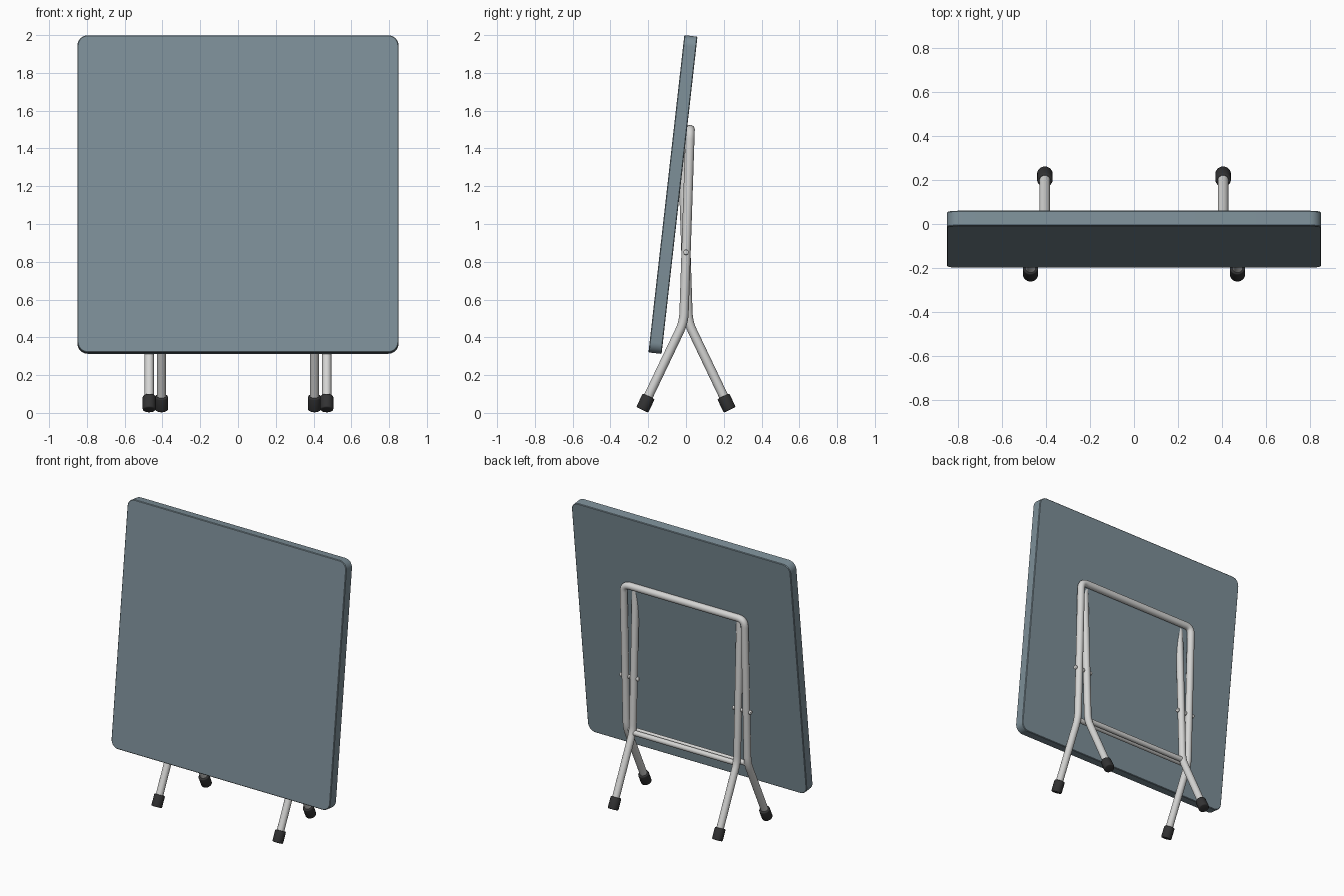
import bpy, bmesh, math
from mathutils import Vector, Matrix

if "Cube" in bpy.data.objects:
    bpy.data.objects.remove(bpy.data.objects["Cube"])


def mat(name, c):
    m = bpy.data.materials.new(name)
    m.diffuse_color = (*c, 1)
    m.use_nodes = True
    m.node_tree.nodes["Principled BSDF"].inputs["Base Color"].default_value = m.diffuse_color
    return m


BLUE = mat("slate blue", (0.205, 0.275, 0.315))
STEEL = mat("light steel", (0.66, 0.66, 0.65))
RUBBER = mat("black rubber", (0.032, 0.032, 0.033))


def finish(ob, m, angle=35):
    ob.data.materials.clear()
    ob.data.materials.append(m)
    bpy.ops.object.select_all(action='DESELECT')
    ob.select_set(True)
    bpy.context.view_layer.objects.active = ob
    bpy.ops.object.shade_smooth_by_angle(angle=math.radians(angle))


def rounded(points, r, n=6):
    """Polyline with each inner corner replaced by a smooth arc."""
    pts = [Vector(p) for p in points]
    out = [pts[0]]
    for a, b, c in zip(pts, pts[1:], pts[2:]):
        p, q = b + (a - b).normalized() * r, b + (c - b).normalized() * r
        for i in range(n + 1):
            t = i / n
            out.append(p * (1 - t) ** 2 + b * 2 * t * (1 - t) + q * t * t)
    return out + [pts[-1]]


def tube(name, pts, r, m):
    cu = bpy.data.curves.new(name, 'CURVE')
    cu.dimensions = '3D'
    cu.bevel_depth = r
    cu.bevel_resolution = 6
    cu.use_fill_caps = True
    s = cu.splines.new('POLY')
    s.points.add(len(pts) - 1)
    for sp, p in zip(s.points, pts):
        sp.co = (*p, 1)
    ob = bpy.data.objects.new(name, cu)
    bpy.context.collection.objects.link(ob)
    bpy.ops.object.select_all(action='DESELECT')
    ob.select_set(True)
    bpy.context.view_layer.objects.active = ob
    bpy.ops.object.convert(target='MESH')
    finish(bpy.context.view_layer.objects.active, m)


def lathe_cap(name, a, b, r, bev, m):
    """Cylinder from a to b with softened rims."""
    a, b = Vector(a), Vector(b)
    bm = bmesh.new()
    bmesh.ops.create_cone(bm, cap_ends=True, segments=24, radius1=r, radius2=r,
                          depth=(b - a).length)
    rims = [e for e in bm.edges if abs(e.verts[0].co.z - e.verts[1].co.z) < 1e-6]
    bmesh.ops.bevel(bm, geom=rims, offset=bev, segments=3, profile=0.5, affect='EDGES')
    rot = (b - a).to_track_quat('Z', 'Y').to_matrix().to_4x4()
    bm.transform(Matrix.Translation((a + b) / 2) @ rot)
    me = bpy.data.meshes.new(name)
    bm.to_mesh(me)
    bm.free()
    ob = bpy.data.objects.new(name, me)
    bpy.context.collection.objects.link(ob)
    finish(ob, m)


# Table top: rounded square panel, leaning back
W, H, T, R = 0.85, 0.845, 0.07, 0.055
bm = bmesh.new()
ring = []
for k, (sx, sz) in enumerate(((1, 1), (-1, 1), (-1, -1), (1, -1))):
    for i in range(9):
        t = math.radians(90 * k + 90 * i / 8)
        ring.append(bm.verts.new((sx * (W - R) + R * math.cos(t), -T / 2,
                                  sz * (H - R) + R * math.sin(t))))
face = bm.faces.new(ring)
ext = bmesh.ops.extrude_face_region(bm, geom=[face])
bmesh.ops.translate(bm, vec=(0, T, 0),
                    verts=[v for v in ext['geom'] if isinstance(v, bmesh.types.BMVert)])
bmesh.ops.recalc_face_normals(bm, faces=bm.faces)
rim = [e for e in bm.edges if abs(e.verts[0].co.y - e.verts[1].co.y) < 1e-6]
bmesh.ops.bevel(bm, geom=rim, offset=0.004, segments=1, affect='EDGES')
bm.transform(Matrix.Translation((0, -0.069, 1.156)) @ Matrix.Rotation(-math.radians(6.45), 4, 'X'))
me = bpy.data.meshes.new("table_top")
bm.to_mesh(me)
bm.free()
top = bpy.data.objects.new("table_top", me)
bpy.context.collection.objects.link(top)
finish(top, BLUE, 30)

# Two folded U-shaped leg frames: outer (feet forward) and inner (feet back)
for name, x, s in (("outer", 0.47, -1), ("inner", 0.405, 1)):
    half = [(0.222, 0.04), (0.012, 0.48), (-0.022, 1.5)]
    path = [(-x, s * y, z) for y, z in half] + [(x, s * y, z) for y, z in reversed(half)]
    tube(name + "_leg_frame", rounded(path, 0.05), 0.0245, STEEL)
    # crossbar at the leg bends
    tube(name + "_crossbar", [(-x, s * 0.018, 0.475), (x, s * 0.018, 0.475)], 0.018, STEEL)
    # rubber feet
    for side in (-1, 1):
        lathe_cap(name + "_foot", (side * x, s * 0.232, 0.016), (side * x, s * 0.197, 0.088),
                  0.035, 0.007, RUBBER)

# Pivot bolts where the frames cross
for side in (-1, 1):
    lathe_cap("pivot_pin", (side * 0.372, 0, 0.85), (side * 0.503, 0, 0.85), 0.008, 0.002, STEEL)
    for x in (0.374, 0.4375, 0.501):
        lathe_cap("pivot_bolt_head", (side * (x - 0.008), 0, 0.85), (side * (x + 0.008), 0, 0.85),
                  0.014, 0.005, STEEL)
